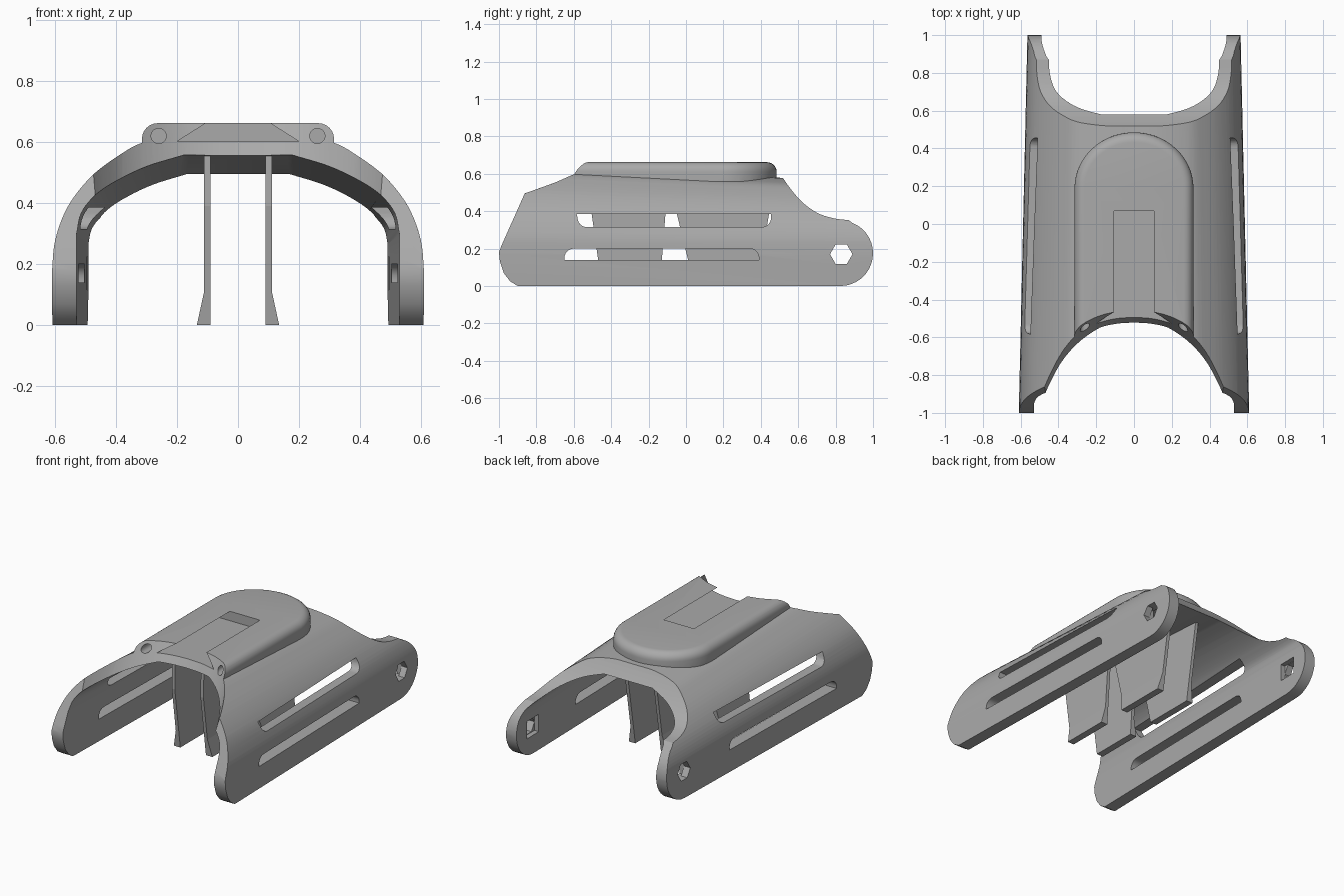
import bpy, bmesh
from math import sin, cos, pi
from mathutils import Matrix, Vector

cube = bpy.data.objects.get("Cube")
if cube:
    bpy.data.objects.remove(cube, do_unlink=True)

grey = bpy.data.materials.new("plain grey")
grey.use_nodes = True
GREY = (0.4, 0.4, 0.4, 1)
grey.diffuse_color = GREY
grey.node_tree.nodes["Principled BSDF"].inputs["Base Color"].default_value = GREY


def spline(pts, steps=5):
    """Smooth curve through 2D points."""
    p = [Vector(q) for q in pts]
    p = [2 * p[0] - p[1]] + p + [2 * p[-1] - p[-2]]
    out = []
    for a, b, c, d in zip(p, p[1:], p[2:], p[3:]):
        for i in range(steps):
            t = i / steps
            out.append(0.5 * (2 * b + (c - a) * t + (2 * a - 5 * b + 4 * c - d) * t ** 2
                              + (3 * b - a - 3 * c + d) * t ** 3))
    return [tuple(v) for v in out] + [tuple(pts[-1])]


def arc(cx, cy, rx, ry, a0, a1, n=16):
    return [(cx + rx * cos(a0 + (a1 - a0) * i / n), cy + ry * sin(a0 + (a1 - a0) * i / n))
            for i in range(n + 1)]


def mirrored(half):
    """Complete a half outline that ends on the centre line."""
    return half + [(-x, y) for x, y in reversed(half) if abs(x) > 1e-5]


def loft(name, start, end):
    """Solid between two matching rings of 3D points."""
    bm = bmesh.new()
    a = [bm.verts.new(p) for p in start]
    b = [bm.verts.new(p) for p in end]
    n = len(a)
    bm.faces.new(a)
    bm.faces.new(b[::-1])
    for i in range(n):
        bm.faces.new((a[i], b[i], b[(i + 1) % n], a[(i + 1) % n]))
    bmesh.ops.recalc_face_normals(bm, faces=bm.faces)
    mesh = bpy.data.meshes.new(name)
    bm.to_mesh(mesh)
    bm.free()
    mesh.materials.append(grey)
    obj = bpy.data.objects.new(name, mesh)
    bpy.context.collection.objects.link(obj)
    return obj


def prism(name, pts, axis, lo, hi):
    place = {"x": lambda p, h: (h, *p), "y": lambda p, h: (p[0], h, p[1]),
             "z": lambda p, h: (*p, h)}[axis]
    return loft(name, [place(p, lo) for p in pts], [place(p, hi) for p in pts])


def combine(target, tool, operation="DIFFERENCE"):
    bpy.context.view_layer.objects.active = target
    mod = target.modifiers.new("combine", "BOOLEAN")
    mod.operation, mod.object, mod.solver = operation, tool, "EXACT"
    bpy.ops.object.modifier_apply(modifier=mod.name)
    bpy.data.objects.remove(tool, do_unlink=True)


def smooth(obj):
    bpy.ops.object.select_all(action="DESELECT")
    obj.select_set(True)
    bpy.context.view_layer.objects.active = obj
    bpy.ops.object.shade_smooth_by_angle(angle=pi / 6)


# Arched shell, tapering to the back
outer = [(0.61, 0)] + spline([(0.61, 0.17), (0.6, 0.28), (0.56, 0.39), (0.49, 0.485),
                              (0.4, 0.565), (0.31, 0.62), (0.16, 0.652), (0, 0.655)])
inner = [(0.53, 0)] + spline([(0.53, 0.3), (0.515, 0.37), (0.47, 0.43), (0.4, 0.485),
                              (0.3, 0.54), (0.18, 0.583)]) + [(0, 0.583)]


def ring(y):
    t = (y + 1) / 2
    def taper(pts, kz):
        return [(x * (1 - 0.075 * t), y, z if z < 0.17 else 0.17 + (z - 0.17) * (1 + (kz - 1) * t))
                for x, z in mirrored(pts)]
    return taper(outer, 0.79) + taper(inner, 0.73)[::-1]


shell = loft("arched_shell", ring(-1.02), ring(1.02))

# Trim the shell to its side profile
back = spline([(0.87, 0.352), (0.79, 0.362), (0.7, 0.392), (0.61, 0.46), (0.52, 0.575), (0.47, 0.68)])
profile = ([(-0.9, 0), (-0.94, 0.025), (-0.975, 0.07), (-0.995, 0.13), (-1, 0.18), (-0.985, 0.22),
            (-0.86, 0.5), (-0.77, 0.72)] + back[::-1]
           + arc(0.825, 0.175, 0.175, 0.175, 1.2, -pi / 2))
combine(shell, prism("side_profile", profile, "x", -1, 1), "INTERSECT")

# Raised pad with a rounded top edge
pad_plan = [(-0.315, -0.8), (0.315, -0.8)] + arc(0, 0.19, 0.315, 0.295, 0, pi, 28)
pad = prism("raised_pad", pad_plan, "z", 0.558, 0.662)
bm = bmesh.new()
bm.from_mesh(pad.data)
rim = [e for e in bm.edges if all(v.co.z > 0.66 for v in e.verts)]
bmesh.ops.bevel(bm, geom=rim, offset=0.052, segments=6, profile=0.5, affect="EDGES")
bm.to_mesh(pad.data)
bm.free()
combine(shell, pad, "UNION")

# Leaning curved opening at the front
front = spline([(0.485, -0.82), (0.44, -0.74), (0.38, -0.655), (0.3, -0.585), (0.2, -0.53),
                (0.1, -0.503), (0, -0.495)])
opening = prism("front_opening", mirrored([(0.5, -1.6)] + front), "z", 0.25, 1)
lean = Matrix.Identity(4)
lean[1][2], lean[1][3] = 0.6, -0.36
opening.data.transform(lean)
combine(shell, opening)

# Dovetail groove in the pad
groove = [(-0.2, 0.602), (0.2, 0.602), (0.105, 0.662), (0.105, 0.7), (-0.105, 0.7), (-0.105, 0.662)]
combine(shell, prism("groove", groove, "y", -0.9, 0.07))

# Screw holes, side slots and pivot holes on both sides
upper_slot = ([(-0.585, 0.385)] + arc(-0.53, 0.365, 0.05, 0.05, pi, 1.5 * pi, 6)
              + arc(0.405, 0.365, 0.05, 0.05, -pi / 2, 0, 6) + [(0.455, 0.385)])
lower_slot = ([(-0.65, 0.14), (0.39, 0.14)] + arc(0.34, 0.15, 0.05, 0.05, 0, pi / 2, 6)
              + arc(-0.6, 0.15, 0.05, 0.05, pi / 2, pi, 6))
pivot = arc(0.83, 0.17, 0.06, 0.06, 0, 5 * pi / 3, 5)
pocket = [(0.77, 0.115), (0.89, 0.115), (0.89, 0.225), (0.77, 0.225)]
for s in (-1, 1):
    combine(shell, prism("screw_hole", arc(s * 0.26, 0.62, 0.025, 0.025, 0, 1.9 * pi, 19), "y", -0.8, -0.4))
    for outline in (upper_slot, lower_slot, pivot):
        combine(shell, prism("side_cut", outline, "x", s * 0.35, s * 0.8))
    combine(shell, prism("nut_pocket", pocket, "x", s * 0.4, s * 0.525))
smooth(shell)

# Hanging clip fins with flared feet
fin_section = [(0.09, 0), (0.135, 0), (0.111, 0.11), (0.111, 0.575), (0.09, 0.575)]
fin_sides = {"front": [(-0.45, 0), (-0.14, 0), (-0.095, 0.575), (-0.5, 0.575), (-0.505, 0.39)],
             "rear": [(0.045, 0), (0.38, 0), (0.475, 0.575), (-0.095, 0.575)]}
for s, side in ((-1, "right"), (1, "left")):
    for place, outline in fin_sides.items():
        fin = prism(f"{side}_{place}_fin", [(s * x, z) for x, z in fin_section], "y", -0.7, 0.7)
        combine(fin, prism("fin_trim", outline, "x", -1, 1), "INTERSECT")
